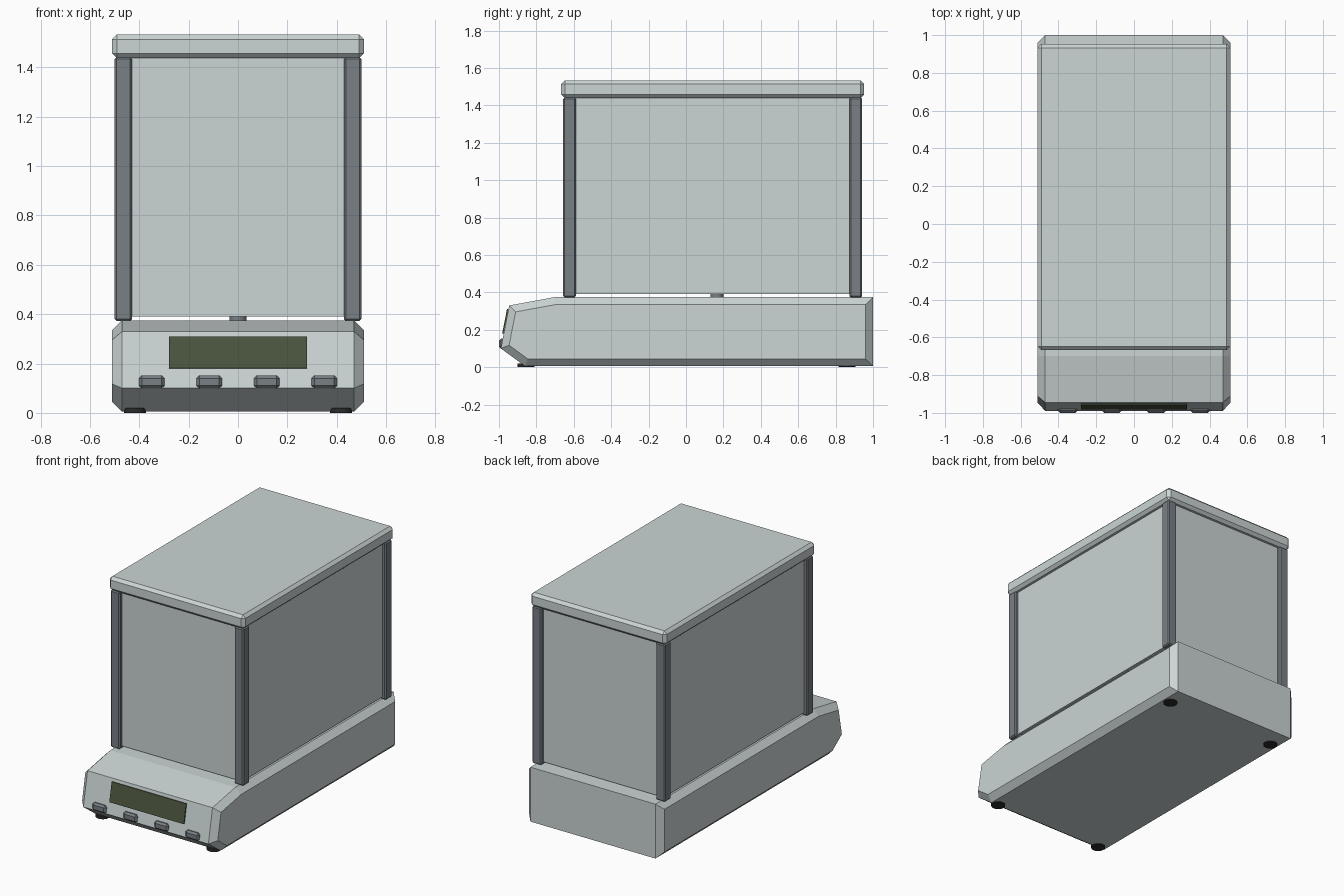
import bpy
import bmesh
import math

cube = bpy.data.objects.get("Cube")
if cube:
    bpy.data.objects.remove(cube, do_unlink=True)


def material(name, rgb):
    mat = bpy.data.materials.new(name)
    mat.use_nodes = True
    mat.diffuse_color = (*rgb, 1)
    mat.node_tree.nodes["Principled BSDF"].inputs["Base Color"].default_value = (*rgb, 1)
    return mat


LIGHT = material("pale grey", (0.60, 0.66, 0.66))
GREY = material("slate grey", (0.19, 0.215, 0.235))
GREEN = material("dark olive", (0.07, 0.09, 0.05))
BLACK = material("rubber black", (0.025, 0.025, 0.025))


def finish(bm, name, mat, bevel=0):
    bmesh.ops.recalc_face_normals(bm, faces=bm.faces)
    mesh = bpy.data.meshes.new(name)
    bm.to_mesh(mesh)
    bm.free()
    mesh.materials.append(mat)
    obj = bpy.data.objects.new(name, mesh)
    bpy.context.collection.objects.link(obj)
    if bevel:
        mod = obj.modifiers.new("edge", "BEVEL")
        mod.width = bevel
        mod.segments = 1
    return obj


def box(name, low, high, mat, bevel=0):
    bm = bmesh.new()
    bmesh.ops.create_cube(bm, size=1)
    for v in bm.verts:
        v.co = [a + (b - a) * (c + 0.5) for a, b, c in zip(low, high, v.co)]
    return finish(bm, name, mat, bevel)


def disc(name, x, y, z0, z1, radius, mat, bevel=0):
    bm = bmesh.new()
    bmesh.ops.create_cone(bm, cap_ends=True, segments=24, radius1=radius,
                          radius2=radius, depth=z1 - z0)
    bmesh.ops.translate(bm, verts=bm.verts, vec=(x, y, (z0 + z1) / 2))
    obj = finish(bm, name, mat)
    if bevel:
        mod = obj.modifiers.new("edge", "BEVEL")
        mod.width = bevel
        mod.segments = 1
    return obj


# Base housing: side profile swept across, with chamfered side rims
profile = [(-0.99, 0.10), (-0.945, 0.33), (-0.70, 0.375),
           (1.0, 0.375), (1.0, 0.005), (-0.86, 0.005)]
bm = bmesh.new()
cap = bm.faces.new([bm.verts.new((-0.47, y, z)) for y, z in profile])
moved = bmesh.ops.extrude_face_region(bm, geom=[cap])["geom"]
bmesh.ops.translate(bm, vec=(0.94, 0, 0),
                    verts=[v for v in moved if isinstance(v, bmesh.types.BMVert)])
bmesh.ops.recalc_face_normals(bm, faces=bm.faces)
caps = [f for f in bm.faces if abs(f.normal.x) > 0.9]
bmesh.ops.inset_region(bm, faces=caps, thickness=0.04, depth=0.04, use_even_offset=True)
finish(bm, "base_housing", LIGHT)

# Display plate lying on the sloped front
screen = box("display", (-0.28, -0.004, -0.066), (0.28, 0.004, 0.066), GREEN)
screen.location = (0, -0.966, 0.245)
screen.rotation_euler.x = -math.atan2(0.045, 0.23)

# Front buttons
for i, x in enumerate((-0.35, -0.117, 0.117, 0.35)):
    box(f"button_{i + 1}", (x - 0.052, -1.0, 0.098), (x + 0.052, -0.95, 0.152), GREY, 0.012)

# Feet and corner posts
for side, sx in (("right", -1), ("left", 1)):
    for end, foot_y, post_y in (("front", -0.855, -0.623), ("back", 0.86, 0.907)):
        disc(f"foot_{end}_{side}", sx * 0.418, foot_y, 0, 0.02, 0.045, BLACK)
        x = sx * 0.465
        box(f"post_{end}_{side}", (x - 0.035, post_y - 0.034, 0.372),
            (x + 0.035, post_y + 0.034, 1.442), GREY, 0.008)

# Draught shield panes, set back slightly between the posts
for side, x in (("right", -0.465), ("left", 0.465)):
    box(f"pane_{side}", (x - 0.01, -0.60, 0.39), (x + 0.01, 0.89, 1.442), LIGHT)
for end, y in (("front", -0.623), ("back", 0.907)):
    box(f"pane_{end}", (-0.44, y - 0.01, 0.39), (0.44, y + 0.01, 1.442), LIGHT)

# Weighing pan on its short stem
disc("pan_stem", 0, 0.165, 0.37, 0.41, 0.035, GREY)
disc("weighing_pan", 0, 0.165, 0.41, 0.43, 0.30, GREY, 0.006)

# Chamfered lid
box("lid", (-0.51, -0.667, 1.438), (0.51, 0.952, 1.533), LIGHT, 0.019)
